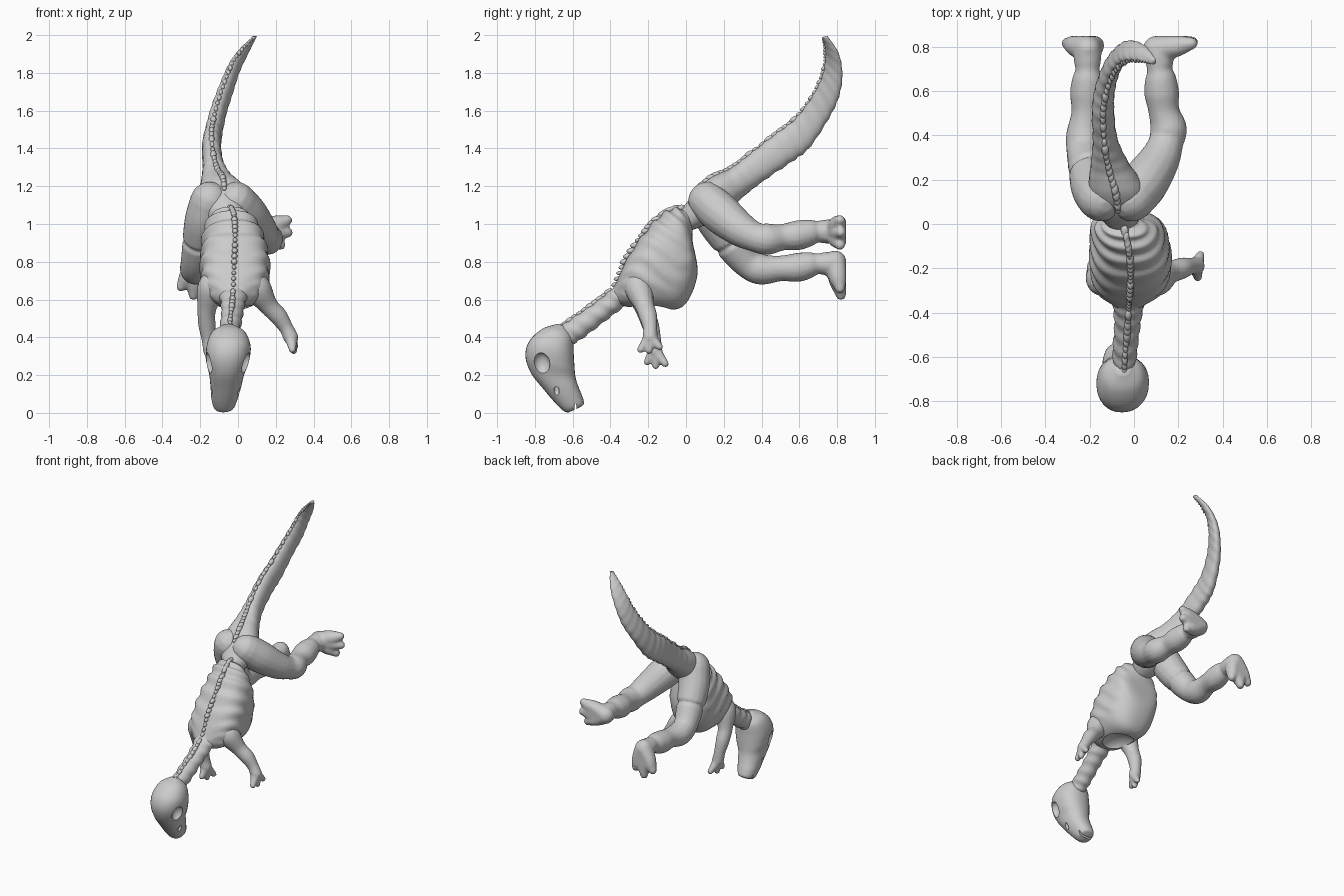
import bpy, bmesh, math, random
from mathutils import Vector, Matrix

if "Cube" in bpy.data.objects:
    bpy.data.objects.remove(bpy.data.objects["Cube"])

TAU = 2 * math.pi
random.seed(4)


def spline(pts, per):
    """Catmull-Rom sampling of equal-length tuples."""
    pts = [Vector(p) for p in pts]
    p = [2 * pts[0] - pts[1]] + pts + [2 * pts[-1] - pts[-2]]
    out = []
    for i in range(1, len(p) - 2):
        a, b, c, d = p[i - 1:i + 3]
        for k in range(per):
            t = k / per
            out.append(0.5 * (2 * b + (c - a) * t + (2 * a - 5 * b + 4 * c - d) * t * t
                              + (3 * b - a - 3 * c + d) * t ** 3))
    return out + [pts[-1]]


def skin(bm, rings):
    loops = [[bm.verts.new(v) for v in r] for r in rings]
    n = len(loops[0])
    for a, b in zip(loops, loops[1:]):
        for i in range(n):
            bm.faces.new((a[i], a[(i + 1) % n], b[(i + 1) % n], b[i]))
    bm.faces.new(loops[0][::-1])
    bm.faces.new(loops[-1])


def finish(name, bm):
    bmesh.ops.recalc_face_normals(bm, faces=bm.faces)
    for f in bm.faces:
        f.smooth = True
    me = bpy.data.meshes.new(name)
    bm.to_mesh(me)
    bm.free()
    ob = bpy.data.objects.new(name, me)
    bpy.context.collection.objects.link(ob)
    return ob


def loft(name, secs, per=8, sides=32, ripple=None, power=1.0):
    """Sections: x, back y, back z, belly y, belly z, half width."""
    bm, rings = bmesh.new(), []
    pts = spline(secs, per)
    for j, (x, yb, zb, yv, zv, hw) in enumerate(pts):
        t = j / (len(pts) - 1)
        mid = Vector((x, (yb + yv) / 2, (zb + zv) / 2))
        up = Vector((0, (yb - yv) / 2, (zb - zv) / 2))
        ring = []
        for i in range(sides):
            c, s = math.cos(TAU * i / sides), math.sin(TAU * i / sides)
            k = 1 + (ripple(t, c, s) if ripple else 0)
            ring.append(mid + Vector((hw * k * math.copysign(abs(c) ** power, c), 0, 0))
                        + up * k * math.copysign(abs(s) ** power, s))
        rings.append(ring)
    skin(bm, rings)
    return finish(name, bm)


def tube(bm, pts, per=6, sides=16):
    """Round-ended tube through x, y, z, radius."""
    s = spline(pts, per)
    cen = [Vector(v[:3]) for v in s]
    rad = [v[3] for v in s]
    first, last = (cen[0] - cen[1]).normalized(), (cen[-1] - cen[-2]).normalized()
    caps = [math.radians(a) for a in (25, 50, 75)]
    head = [(cen[0] + first * rad[0] * math.sin(a), rad[0] * math.cos(a)) for a in caps[::-1]]
    tail = [(cen[-1] + last * rad[-1] * math.sin(a), rad[-1] * math.cos(a)) for a in caps]
    path = head + list(zip(cen, rad)) + tail
    rings = []
    for i, (c, r) in enumerate(path):
        d = path[min(i + 1, len(path) - 1)][0] - path[max(i - 1, 0)][0]
        u = d.cross(Vector((0.3, 0.2, 1) if abs(d.normalized().z) < 0.8 else (1, 0.2, 0))).normalized()
        w = d.cross(u).normalized()
        rings.append([c + r * (u * math.cos(TAU * k / sides) + w * math.sin(TAU * k / sides))
                      for k in range(sides)])
    skin(bm, rings)


def limb(name, bone, digits, voxel=0.011):
    """Limb tube plus toes or fingers, fused into one skin."""
    bm = bmesh.new()
    tube(bm, bone)
    for d in digits:
        tube(bm, d)
    for v in bm.verts:
        v.co.y = min(v.co.y, 0.848)
    ob = finish(name, bm)
    m = ob.modifiers.new("fuse", 'REMESH')
    m.mode, m.voxel_size, m.use_smooth_shade = 'VOXEL', voxel, True
    m = ob.modifiers.new("soften", 'SMOOTH')
    m.factor, m.iterations = 0.5, 2
    return ob


def carve(ob, balls):
    """Cut ellipsoids (centre, radii) out of an object."""
    for c, r in balls:
        bm = bmesh.new()
        bmesh.ops.create_icosphere(bm, subdivisions=3, radius=1,
                                   matrix=Matrix.Translation(c) @ Matrix.Diagonal((*r, 1)))
        cut = finish("cutter", bm)
        cut.hide_render = True
        m = ob.modifiers.new("carve", 'BOOLEAN')
        m.operation, m.object, m.solver = 'DIFFERENCE', cut, 'EXACT'
        bpy.context.view_layer.objects.active = ob
        bpy.ops.object.modifier_apply(modifier=m.name)
        bpy.data.objects.remove(cut)
    ob.select_set(True)
    bpy.context.view_layer.objects.active = ob
    bpy.ops.object.shade_smooth_by_angle(angle=math.radians(40))
    ob.select_set(False)


# Skull with eye sockets, nostrils and mouth slit
skull = loft("skull", [
    (-.05, -.68, .472, -.63, .455, .03), (-.05, -.76, .445, -.60, .40, .09),
    (-.05, -.83, .38, -.595, .32, .117), (-.055, -.85, .30, -.59, .24, .112),
    (-.06, -.82, .21, -.585, .19, .092), (-.065, -.75, .12, -.57, .14, .08),
    (-.072, -.69, .05, -.55, .09, .068), (-.075, -.645, .008, -.54, .05, .052),
    (-.077, -.62, .003, -.56, .03, .025)], power=0.9)
carve(skull, [((-.06 + s * .108, -.765, .26), (.042, .045, .06)) for s in (-1, 1)]
      + [((-.07 + s * .075, -.685, .12), (.016, .015, .03)) for s in (-1, 1)]
      + [((-.075, -.585, .02), (.1, .006, .04))])

# Neck with vertebra rings
neck_secs = [(-.045, -.69, .44, -.62, .35, .05), (-.04, -.59, .51, -.54, .40, .055),
             (-.03, -.48, .585, -.43, .485, .058), (-.025, -.39, .66, -.33, .56, .07),
             (-.025, -.32, .75, -.25, .62, .09)]
loft("neck", neck_secs, ripple=lambda t, c, s: .06 * math.sin(TAU * (7 * t + .5 * s)))


# Ribcage with ribs sweeping back from the spine, hollow under the chest
def ribs(t, c, s):
    fade = max(0, min(1, (s + .55) * 3)) * min(1, 6 * t, 6 * (1 - t))
    return .035 * fade * math.sin(TAU * (8 * t + 1.8 * s))


torso_secs = [(-.025, -.385, .65, -.36, .575, .06), (-.02, -.32, .80, -.30, .56, .145),
              (-.015, -.23, .94, -.16, .55, .18), (-.02, -.14, 1.04, -.015, .565, .175),
              (-.035, -.06, 1.085, .06, .73, .152), (-.05, .0, 1.07, .035, .91, .09),
              (-.055, .02, 1.07, .035, .97, .05)]
rib_cage = loft("rib_cage", torso_secs, per=14, sides=64, ripple=ribs, power=0.85)
carve(rib_cage, [((-.02, -.19, .53), (.11, .12, .08))])

# Hips running into the tapering, curling tail
tail_secs = [(-.055, -.03, 1.07, .01, .96, .06), (-.07, .05, 1.17, .09, .99, .115),
             (-.08, .13, 1.245, .20, 1.05, .125), (-.11, .235, 1.295, .31, 1.15, .085),
             (-.13, .335, 1.37, .42, 1.235, .056), (-.14, .47, 1.475, .56, 1.33, .05),
             (-.13, .575, 1.555, .65, 1.40, .045), (-.10, .665, 1.67, .745, 1.54, .04),
             (-.06, .72, 1.78, .805, 1.66, .036), (-.02, .738, 1.87, .828, 1.78, .031),
             (.035, .735, 1.94, .81, 1.90, .026), (.088, .72, 1.99, .75, 1.995, .012)]
loft("hips_and_tail", tail_secs, power=0.9,
     ripple=lambda t, c, s: .035 * math.sin(TAU * 22 * t) * max(0, min(1, 5 * t - 1)))

# Uneven row of vertebra knobs along the back
bm = bmesh.new()
for secs, n in ((neck_secs[:4], 4), (torso_secs[:6], 5), (tail_secs[1:], 4)):
    for p in spline(secs, n)[1:-1]:
        r = min(.02, p[5] * .4) * random.uniform(.7, 1.1)
        up = Vector((0, p[1] - p[3], p[2] - p[4])).normalized()
        rot = Vector((0, 0, 1)).rotation_difference(up).to_matrix().to_4x4()
        bmesh.ops.create_icosphere(bm, subdivisions=2, radius=r, matrix=Matrix.Translation(
            Vector((p[0], p[1], p[2]))) @ rot @ Matrix.Diagonal((.8, 1.5, .8, 1)))
finish("vertebra_knobs", bm)

# Hind legs with knobbly joints and three-toed feet
for name, bone, heel, tips in (
    ("right_hind_leg",
     [(-.01, .115, 1.12, .105), (.05, .19, 1.05, .108), (.115, .29, .97, .092), (.145, .37, .93, .079),
      (.155, .43, .92, .084), (.135, .51, .93, .070), (.125, .59, .94, .079), (.12, .66, .955, .070),
      (.115, .695, .96, .057), (.115, .725, .96, .062), (.115, .77, .96, .065)],
     (.10, .79, .96, .06), [(.26, .815, 1.02), (.262, .82, .955), (.225, .815, .89)]),
    ("left_hind_leg",
     [(-.15, .115, 1.12, .105), (-.18, .165, 1.01, .105), (-.208, .26, .87, .09), (-.225, .33, .79, .08),
      (-.225, .40, .76, .082), (-.215, .50, .765, .068), (-.212, .59, .77, .077), (-.21, .66, .785, .068),
      (-.21, .695, .79, .055), (-.21, .725, .79, .06), (-.21, .77, .79, .065)],
     (-.21, .79, .80, .06), [(-.30, .815, .67), (-.235, .82, .625), (-.165, .815, .66)])):
    h = Vector(heel[:3])
    digits = [[heel, (*h.lerp(Vector(t), .6), .05), (*t, .028)] for t in tips]
    limb(name, bone, digits)

# Fore legs with three-fingered hands
for name, bone, tips in (
    ("right_arm",
     [(.06, -.26, .73, .055), (.10, -.25, .66, .076), (.16, -.22, .57, .052), (.215, -.20, .51, .048),
      (.255, -.19, .45, .038), (.28, -.19, .40, .04)],
     [(.288, -.24, .335), (.295, -.195, .33), (.30, -.14, .35)]),
    ("left_arm",
     [(-.10, -.26, .73, .055), (-.14, -.25, .66, .076), (-.165, -.22, .55, .05), (-.165, -.19, .47, .046),
      (-.155, -.17, .39, .038), (-.145, -.165, .33, .04)],
     [(-.15, -.205, .27), (-.14, -.16, .25), (-.12, -.11, .26)])):
    w = Vector(bone[-1][:3])
    digits = [[(*w, .036), (*w.lerp(Vector(t), .55), .026), (*t, .019)] for t in tips]
    limb(name, bone, digits, voxel=0.008)
